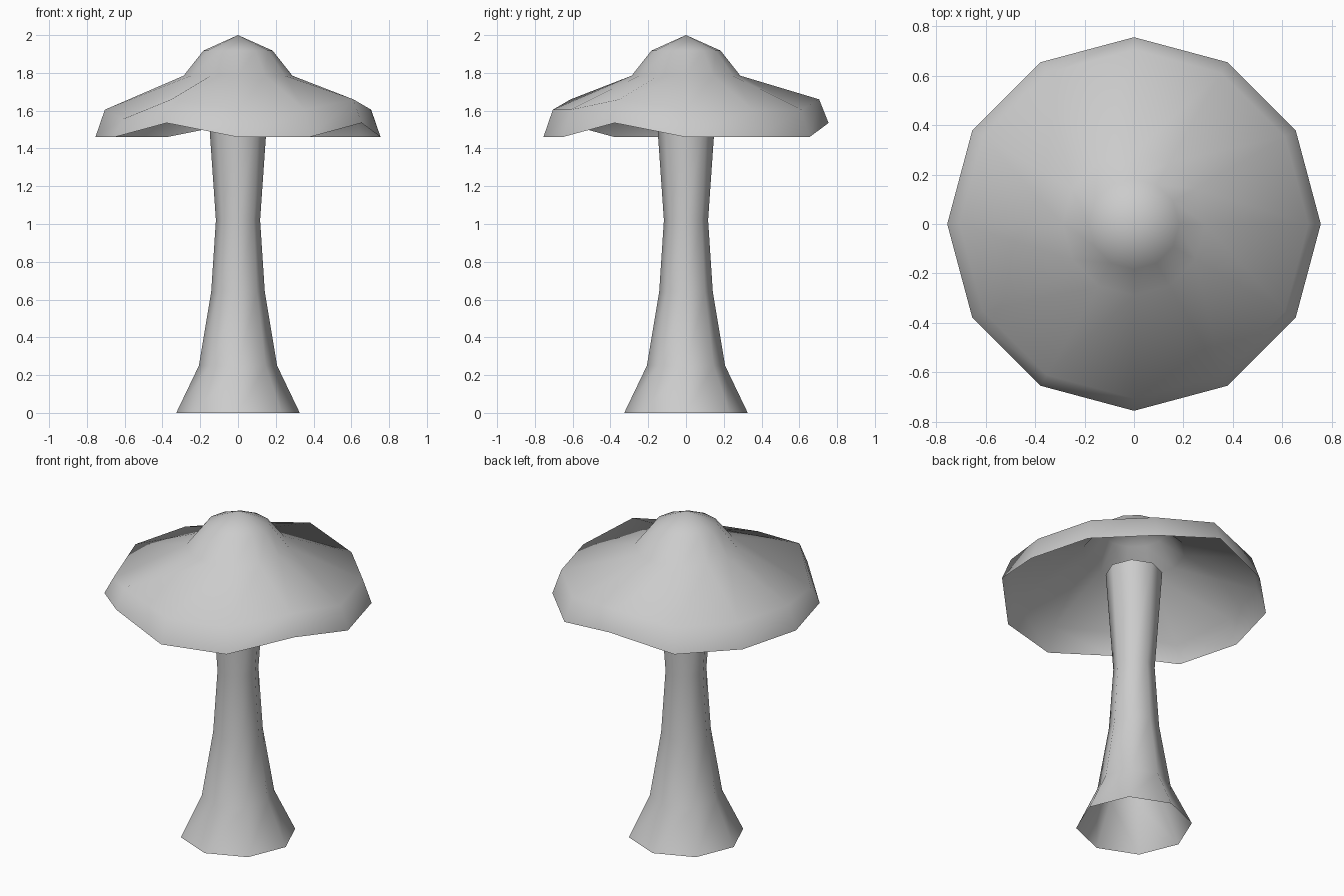
import bpy
import bmesh
from math import cos, sin, radians

cube = bpy.data.objects.get("Cube")
if cube:
    bpy.data.objects.remove(cube, do_unlink=True)

# One plain material for the whole model
grey = bpy.data.materials.new("light_grey")
grey.use_nodes = True
colour = (0.6, 0.6, 0.6, 1.0)
grey.diffuse_color = colour
grey.node_tree.nodes["Principled BSDF"].inputs["Base Color"].default_value = colour


def lathe(name, profile, sides, tip=None, lift=None):
    """Open shell of revolution; lift(ring, angle) shifts a point's height."""
    bm = bmesh.new()
    rings = []
    for level, (r, z) in enumerate(profile):
        ring = []
        for i in range(sides):
            deg = i * 360 // sides
            dz = lift(level, deg) if lift else 0
            a = radians(deg)
            ring.append(bm.verts.new((r * cos(a), r * sin(a), z + dz)))
        rings.append(ring)
    for low, high in zip(rings, rings[1:]):
        for i in range(sides):
            j = (i + 1) % sides
            bm.faces.new((low[i], low[j], high[j], high[i]))
    if tip is not None:
        top = bm.verts.new((0, 0, tip))
        for i in range(sides):
            bm.faces.new((rings[-1][i], rings[-1][(i + 1) % sides], top))
    mesh = bpy.data.meshes.new(name)
    bm.to_mesh(mesh)
    bm.free()
    mesh.materials.append(grey)
    mesh.shade_smooth()
    obj = bpy.data.objects.new(name, mesh)
    bpy.context.collection.objects.link(obj)
    return obj


# Uneven cap edge: three raised points, and one dent on the shoulder
def wavy(level, deg):
    if level < 2 and deg in (90, 240, 330):
        return (0.075, 0.055)[level]
    if level == 1 and deg == 210:
        return -0.05
    return 0


# Stem: flared octagonal tube, open at the bottom
lathe("stem", [(0.327, 0), (0.207, 0.25), (0.142, 0.64),
               (0.117, 1.02), (0.16, 1.64)], 8)

# Cap: thin twelve-sided shell with a domed knob on top
lathe("cap", [(0.755, 1.46), (0.705, 1.605), (0.288, 1.785),
              (0.183, 1.918)], 12, tip=2.0, lift=wavy)
